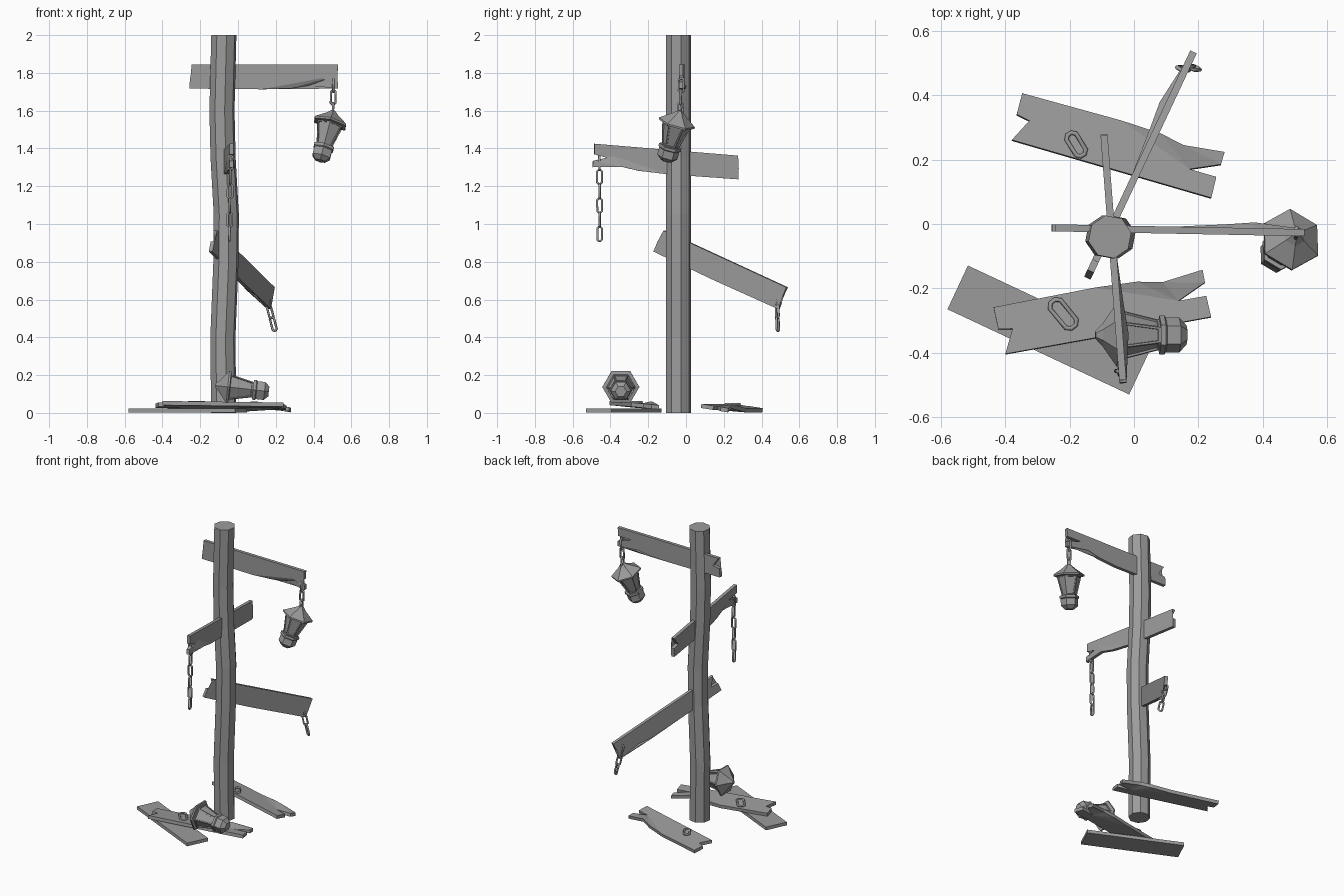
import bpy, bmesh, math
from mathutils import Vector, Matrix

cube = bpy.data.objects.get("Cube")
if cube:
    bpy.data.objects.remove(cube, do_unlink=True)

# One flat grey for everything
GREY = (0.33, 0.33, 0.33, 1)
mat = bpy.data.materials.new("weathered grey")
mat.use_nodes = True
mat.diffuse_color = GREY
mat.node_tree.nodes["Principled BSDF"].inputs["Base Color"].default_value = GREY


def add(name, data):
    obj = bpy.data.objects.new(name, data)
    data.materials.append(mat)
    bpy.context.collection.objects.link(obj)
    return obj


def finish(name, bm):
    bmesh.ops.recalc_face_normals(bm, faces=bm.faces)
    mesh = bpy.data.meshes.new(name)
    bm.to_mesh(mesh)
    bm.free()
    return add(name, mesh)


def loft(bm, rings, sides, phase):
    """Skin (x, y, z, radius) rings; returns the side faces band by band."""
    loops = [[bm.verts.new((x + r * math.cos(phase + math.tau * k / sides),
                            y + r * math.sin(phase + math.tau * k / sides), z))
              for k in range(sides)] for x, y, z, r in rings]
    bands = []
    for a, b in zip(loops, loops[1:]):
        bands.append([bm.faces.new((a[k], a[(k + 1) % sides], b[(k + 1) % sides], b[k]))
                      for k in range(sides)])
    bm.faces.new(loops[0])
    bm.faces.new(loops[-1])
    return bands


# Crooked octagonal post
bm = bmesh.new()
bends = [(0, -.076), (.4, -.08), (.8, -.064), (1.05, -.062), (1.35, -.079), (1.6, -.085), (2, -.075)]
loft(bm, [(x, -.04, z, .068) for z, x in bends], 8, math.radians(12))
finish("post", bm)

# Broken plank outline: along, across (0 is the straight edge), warp
SPLIT = [(0, 0, 0), (.055, .49, 0), (-.012, .54, 0), (-.015, 1, 0), (.48, 1.03, 0),
         (.68, .99, .01), (.8, .88, .018), (1, 1, 0), (1, .73, 0), (.86, .45, 0),
         (.995, .45, 0), (1, 0, 0)]
PLAIN = [(0, 0, 0), (0, 1, 0), (1, 1, 0), (1, 0, 0)]


def plank(name, start, end, across, width, outline=SPLIT, thick=.022):
    start, end, across = Vector(start), Vector(end), Vector(across)
    run = end - start
    axis = run.normalized()
    across = (across - axis * across.dot(axis)).normalized()
    normal = axis.cross(across)
    bm = bmesh.new()
    sheets = []
    for side in (-.5, .5):
        sheets.append([bm.verts.new(start + run * u + across * width * v
                                    + normal * (side * thick + warp))
                       for u, v, warp in outline])
    low, high = sheets
    caps = [bm.faces.new(low), bm.faces.new(high)]
    n = len(low)
    for k in range(n):
        j = (k + 1) % n
        bm.faces.new((low[k], low[j], high[j], high[k]))
    bmesh.ops.triangulate(bm, faces=caps)
    finish(name, bm)


DOWN = (0, 0, -1)
plank("upper_board", (-.245, -.012, 1.845), (.53, -.027, 1.845), DOWN, .128)
plank("middle_board", (-.093, .275, 1.362), (-.035, -.485, 1.425), DOWN, .125)
plank("lower_board", (-.12, -.115, .965), (.185, .535, .665), DOWN, .125)
plank("fallen_back_board", (-.38, .26, .037), (.24, .08, .037), (0, 1, -.15), .15)
plank("fallen_front_board", (-.4, -.405, .052), (.24, -.29, .044), (0, 1, -.1), .15)
plank("fallen_plain_board", (-.58, -.265, .013), (-.015, -.53, .013), (0, 1, 0), .15, PLAIN)


# Chain links: rounded oblong rings
def link(name, center, along, side, length=.088, width=.04, wire=.0065):
    center, along, side = Vector(center), Vector(along).normalized(), Vector(side)
    side = (side - along * side.dot(along)).normalized()
    curve = bpy.data.curves.new(name, "CURVE")
    curve.dimensions = "3D"
    curve.bevel_depth = wire
    curve.bevel_resolution = 1
    spline = curve.splines.new("POLY")
    spline.points.add(7)
    spline.use_cyclic_u = True
    r = width / 2 - wire
    straight = length / 2 - wire - r
    for k, point in enumerate(spline.points):
        a = math.tau * (k + .5) / 8
        s = math.sin(a)
        co = center + side * r * math.cos(a) + along * (r * s + math.copysign(straight, s))
        point.co = (*co, 1)
    add(name, curve)


def chain(name, top, bottom, count, first_side, second_side):
    top, bottom = Vector(top), Vector(bottom)
    for k in range(count):
        link(f"{name}_link_{k + 1}", top.lerp(bottom, k / (count - 1)), bottom - top,
             second_side if k % 2 else first_side)


X, Y = (1, 0, 0), (0, 1, 0)
chain("lantern_chain", (.505, -.025, 1.735), (.503, -.03, 1.605), 3, Y, X)
chain("long_chain", (-.04, -.458, 1.325), (-.045, -.457, .947), 6, X, Y)
chain("short_chain", (.152, .482, .605), (.187, .485, .47), 3, (1, -.5, 0), (1, .6, 0))
link("fallen_back_link", (-.18, .247, .046), (-.04, .065, 0), X, .095, .052, .007)
link("fallen_front_link", (-.22, -.28, .056), (-.07, .085, 0), X, .12, .06, .007)


# Six-sided lantern with recessed panes, measured down from its apex
def lantern(name, apex, foot):
    apex, foot = Vector(apex), Vector(foot)
    profile = [(0, .012), (.022, .035), (.066, .098), (.076, .098), (.08, .077),
               (.2, .047), (.2, .061), (.215, .061), (.22, .055), (.262, .055), (.285, .03)]
    bm = bmesh.new()
    bands = loft(bm, [(0, 0, -t, r) for t, r in profile], 6, math.pi / 2)
    bmesh.ops.recalc_face_normals(bm, faces=bm.faces)
    bmesh.ops.inset_individual(bm, faces=bands[4], thickness=.009, depth=0)
    bmesh.ops.inset_individual(bm, faces=bands[4], thickness=.001, depth=-.006)
    turn = Vector((0, 0, 1)).rotation_difference(apex - foot)
    bm.transform(Matrix.Translation(apex) @ turn.to_matrix().to_4x4())
    finish(name, bm)


lantern("hanging_lantern", (.505, -.03, 1.6), (.435, -.105, 1.335))
lantern("fallen_lantern", (-.12, -.345, .145), (.165, -.345, .113))
